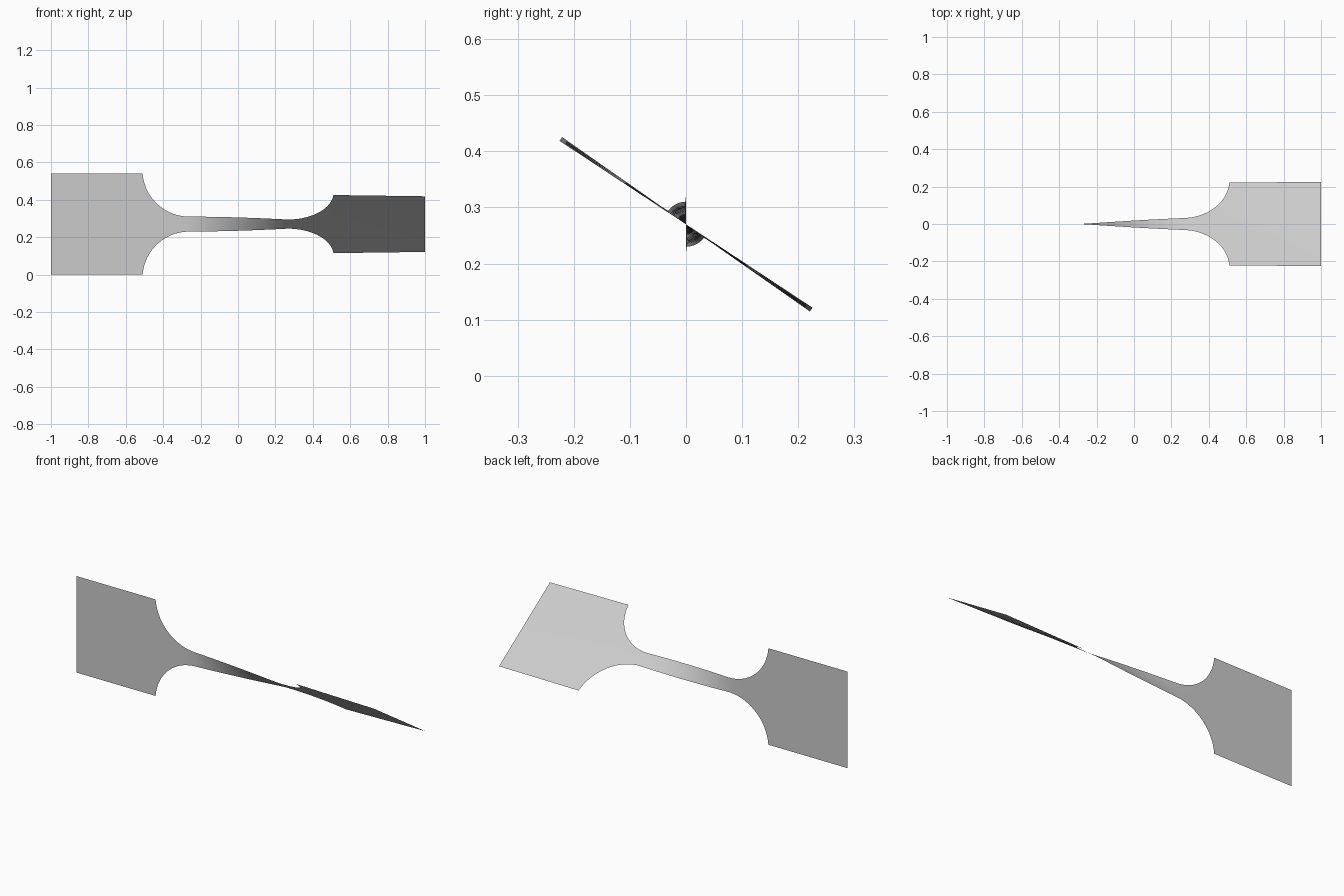
import bpy
import bmesh
import math

default = bpy.data.objects.get("Cube")
if default:
    bpy.data.objects.remove(default, do_unlink=True)

GRIP, NECK, RADIUS = 0.27, 0.04, 0.25      # half widths and fillet radius
SHOULDER = 0.51                            # where the wide grips end
FILLET_END = SHOULDER - math.sqrt(RADIUS**2 - (RADIUS - GRIP + NECK)**2)
TWIST = [(-1, 0), (-0.35, 0), (-0.27, 1.5), (0.27, 53), (0.35, 54.3), (1, 56.6)]
COLUMNS = 4


def half_width(x):
    """Wide grip, round fillet, narrow neck."""
    d = abs(x)
    if d >= SHOULDER:
        return GRIP
    if d <= FILLET_END:
        return NECK
    return NECK + RADIUS - math.sqrt(RADIUS**2 - (d - FILLET_END)**2)


def twist(x):
    """Twist angle about the long axis."""
    for (x0, a0), (x1, a1) in zip(TWIST, TWIST[1:]):
        if x <= x1:
            return math.radians(a0 + (a1 - a0) * (x - x0) / (x1 - x0))
    return math.radians(TWIST[-1][1])


def spread(a, b, n):
    return [a + (b - a) * i / n for i in range(n)]


# Stations along the strip, closer together towards the shoulders
grip = spread(1, SHOULDER, 8)
sweep = math.asin((SHOULDER - FILLET_END) / RADIUS)
fillet = [FILLET_END + RADIUS * math.sin(a) for a in spread(sweep, 0, 24)]
side = grip + fillet
stations = [-x for x in side] + spread(-FILLET_END, FILLET_END, 32) + [FILLET_END] + side[::-1]
stations = sorted(set(round(x, 5) for x in stations))

# Thin twisted sheet
bm = bmesh.new()
rows = []
for x in stations:
    w, a = half_width(x), twist(x)
    row = []
    for j in range(COLUMNS + 1):
        t = w * (2 * j / COLUMNS - 1)
        row.append(bm.verts.new((x, -t * math.sin(a), GRIP + t * math.cos(a))))
    rows.append(row)
for r0, r1 in zip(rows, rows[1:]):
    for j in range(COLUMNS):
        bm.faces.new((r0[j], r1[j], r1[j + 1], r0[j + 1])).smooth = True

mesh = bpy.data.meshes.new("twisted_strip")
bm.to_mesh(mesh)
bm.free()
strip = bpy.data.objects.new("twisted_strip", mesh)
bpy.context.collection.objects.link(strip)

# Plain grey
grey = bpy.data.materials.new("light_grey")
grey.use_nodes = True
grey.diffuse_color = (0.6, 0.6, 0.6, 1)
grey.node_tree.nodes["Principled BSDF"].inputs["Base Color"].default_value = (0.6, 0.6, 0.6, 1)
mesh.materials.append(grey)
